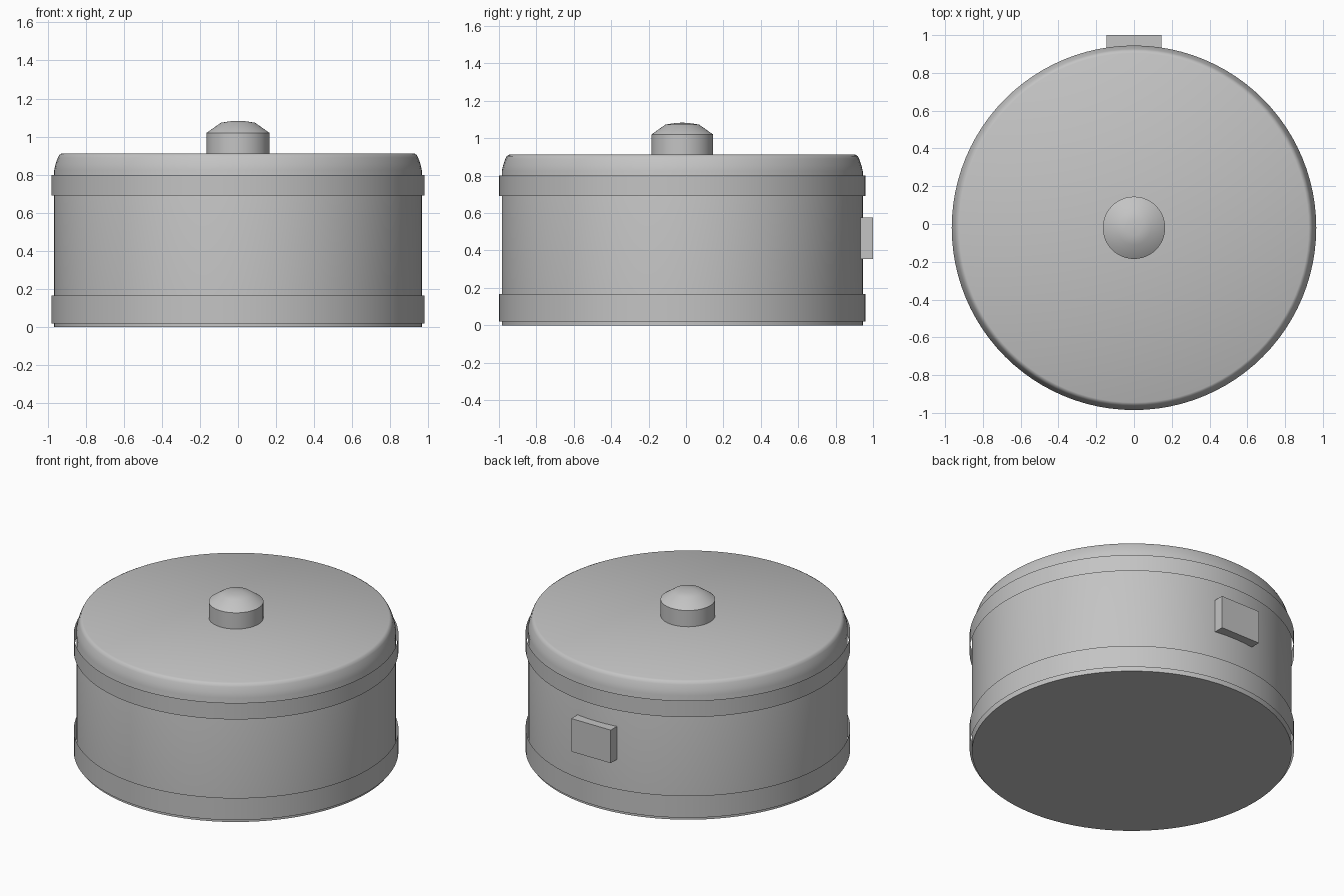
import bpy
import bmesh
import math

CENTRE_Y = -0.02

cube = bpy.data.objects.get("Cube")
if cube:
    bpy.data.objects.remove(cube, do_unlink=True)

# One plain grey for every part
grey = bpy.data.materials.new("plain grey")
grey.use_nodes = True
colour = (0.55, 0.55, 0.55, 1)
grey.diffuse_color = colour
grey.node_tree.nodes["Principled BSDF"].inputs["Base Color"].default_value = colour


def finish(bm, name, angle=35):
    mesh = bpy.data.meshes.new(name)
    bm.to_mesh(mesh)
    bm.free()
    mesh.materials.append(grey)
    obj = bpy.data.objects.new(name, mesh)
    bpy.context.collection.objects.link(obj)
    bpy.ops.object.select_all(action="DESELECT")
    obj.select_set(True)
    bpy.context.view_layer.objects.active = obj
    bpy.ops.object.shade_smooth_by_angle(angle=math.radians(angle))
    return obj


def lathe(name, profile, sides=96, capped=True):
    """Turn (radius, height) points, bottom to top, around the vertical axis."""
    bm = bmesh.new()
    rings = []
    for r, z in profile:
        rings.append([bm.verts.new((r * math.cos(2 * math.pi * i / sides),
                                    CENTRE_Y + r * math.sin(2 * math.pi * i / sides), z))
                      for i in range(sides)])
    for low, high in zip(rings, rings[1:]):
        for i in range(sides):
            j = (i + 1) % sides
            bm.faces.new((low[i], low[j], high[j], high[i]))
    if capped:
        bm.faces.new(rings[0][::-1])
        bm.faces.new(rings[-1])
    return finish(bm, name)


# Drum with a rounded lid edge
lathe("drum_body", [(0.965, 0), (0.965, 0.825), (0.958, 0.855), (0.946, 0.89),
                    (0.938, 0.905), (0.925, 0.912)])

# Thin hoops around the drum
for name, bottom, top in (("lower_hoop", 0.02, 0.167), ("upper_hoop", 0.69, 0.8)):
    lathe(name, [(0.98, bottom), (0.98, top)], capped=False)

# Knob on the lid
lathe("lid_knob", [(0.165, 0.9), (0.165, 1.02), (0.09, 1.073), (0.04, 1.081),
                   (0.01, 1.083)], sides=48)

# Plate on the back
bm = bmesh.new()
bmesh.ops.create_cube(bm, size=1)
bmesh.ops.scale(bm, vec=(0.29, 0.07, 0.22), verts=bm.verts)
bmesh.ops.translate(bm, vec=(0, 0.965, 0.465), verts=bm.verts)
finish(bm, "back_plate")
